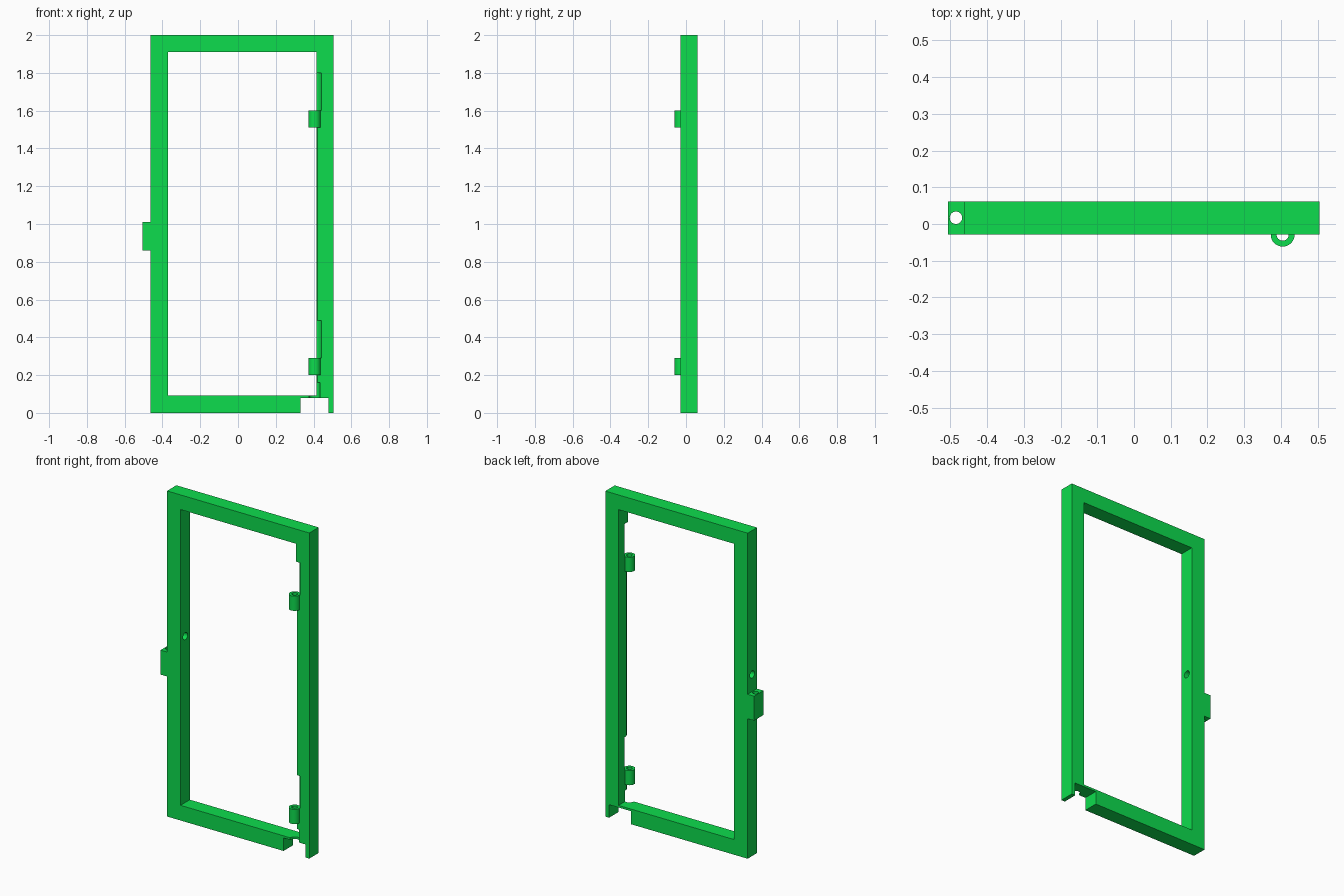
import bpy, bmesh, math

if "Cube" in bpy.data.objects:
    bpy.data.objects.remove(bpy.data.objects["Cube"])

Y0, Y1 = -0.029, 0.0615          # frame front and back
HX, HY = 0.405, -0.029           # hinge axis


def mesh_object(name, bm):
    bmesh.ops.recalc_face_normals(bm, faces=bm.faces)
    me = bpy.data.meshes.new(name)
    bm.to_mesh(me)
    bm.free()
    ob = bpy.data.objects.new(name, me)
    bpy.context.collection.objects.link(ob)
    return ob


def extrude_y(name, outline, y0, y1):
    bm = bmesh.new()
    face = bm.faces.new([bm.verts.new((x, y0, z)) for x, z in outline])
    ext = bmesh.ops.extrude_face_region(bm, geom=[face])
    new = [v for v in ext["geom"] if isinstance(v, bmesh.types.BMVert)]
    bmesh.ops.translate(bm, verts=new, vec=(0, y1 - y0, 0))
    return mesh_object(name, bm)


def rod(name, x, y, z0, z1, r, n=32):
    bm = bmesh.new()
    bmesh.ops.create_cone(bm, cap_ends=True, segments=n, radius1=r, radius2=r, depth=z1 - z0)
    bmesh.ops.translate(bm, verts=bm.verts, vec=(x, y, (z0 + z1) / 2))
    return mesh_object(name, bm)


def combine(target, tool, op='DIFFERENCE'):
    tool.hide_render = True
    mod = target.modifiers.new("cut", 'BOOLEAN')
    mod.operation, mod.solver, mod.object = op, 'EXACT', tool
    bpy.context.view_layer.objects.active = target
    bpy.ops.object.modifier_apply(modifier=mod.name)
    bpy.data.objects.remove(tool, do_unlink=True)


# Frame outline with latch tab on the left and a notch at the bottom right
frame = extrude_y("door_frame", [
    (-0.462, 0), (0.33, 0), (0.33, 0.08), (0.48, 0.08), (0.48, 0), (0.505, 0),
    (0.505, 2), (-0.462, 2), (-0.462, 1.01), (-0.506, 1.01), (-0.506, 0.86), (-0.462, 0.86)],
    Y0, Y1)

# Opening
combine(frame, extrude_y("opening", [(-0.37, 0.093), (0.415, 0.093), (0.415, 1.91), (-0.37, 1.91)],
                         Y0 - 0.1, Y1 + 0.1))

# Clearance for the mating hinge knuckles and the pin foot
for z0, z1, r in ((1.6, 1.8, 0.036), (0.29, 0.49, 0.036), (0.04, 0.16, 0.03)):
    combine(frame, rod("clearance", HX, HY, z0, z1, r))

# Hinge knuckles, then the pin bore through all of them
for z0, z1 in ((1.51, 1.6), (0.2, 0.29)):
    combine(frame, rod("knuckle", HX, HY, z0, z1, 0.0325), 'UNION')
combine(frame, rod("pin_bore", HX, HY, 0.05, 1.7, 0.0165))

# Vertical hole in the latch tab
combine(frame, rod("tab_hole", -0.485, 0.017, 0.8, 1.05, 0.017))

# Sideways hole through the left bar
side = rod("side_hole", 0, 0, -0.2, 0.2, 0.022)
side.rotation_euler = (0, math.pi / 2, 0)
side.location = (-0.42, 0.017, 1.115)
bpy.context.view_layer.update()
combine(frame, side)

# Material and shading
mat = bpy.data.materials.new("green")
mat.diffuse_color = (0.004, 0.72, 0.075, 1)
mat.use_nodes = True
mat.node_tree.nodes["Principled BSDF"].inputs["Base Color"].default_value = mat.diffuse_color
frame.data.materials.clear()
frame.data.materials.append(mat)
bpy.ops.object.select_all(action='DESELECT')
frame.select_set(True)
bpy.context.view_layer.objects.active = frame
bpy.ops.object.shade_smooth_by_angle(angle=math.radians(30))
